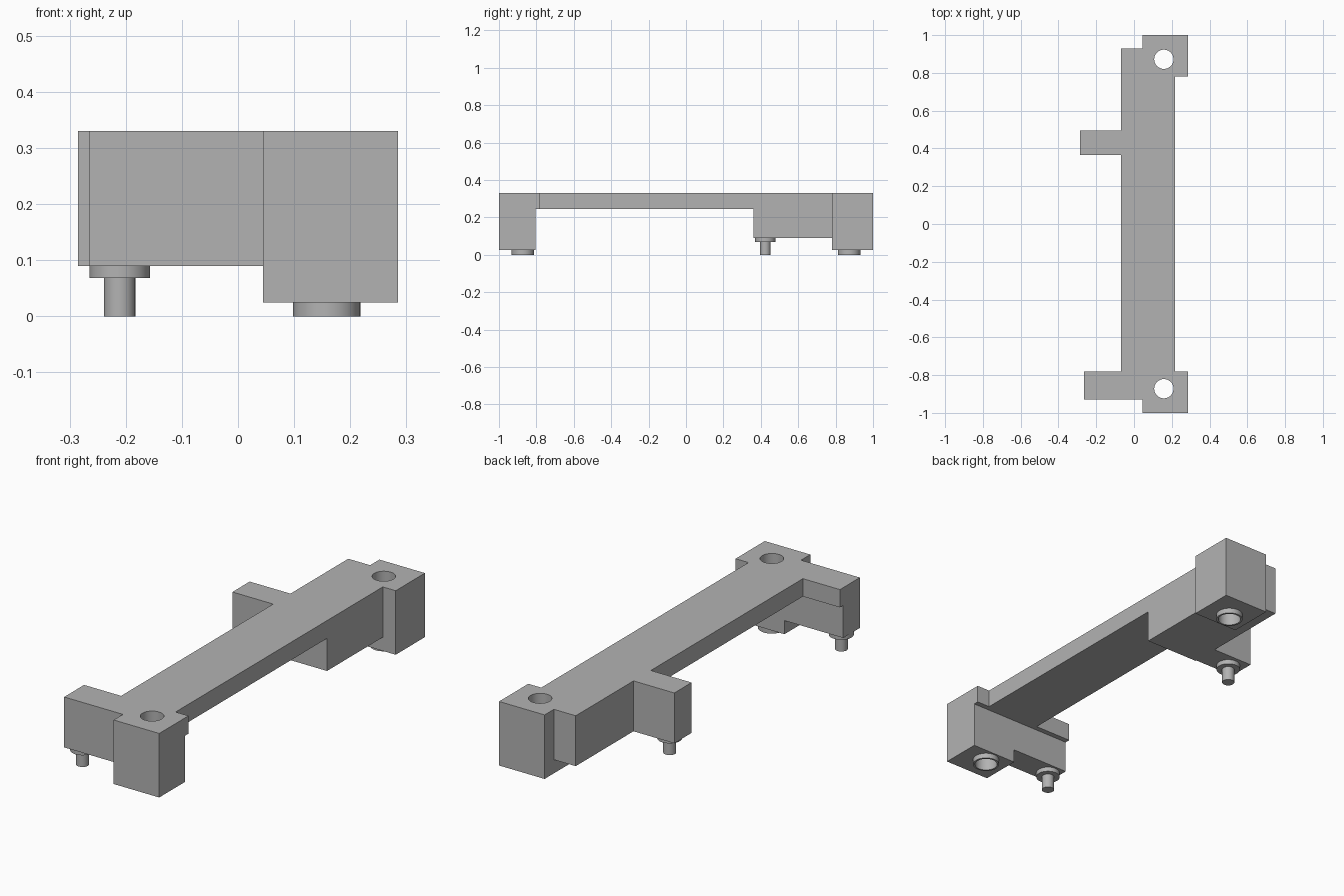
import bpy
import bmesh

cube = bpy.data.objects.get("Cube")
if cube:
    bpy.data.objects.remove(cube, do_unlink=True)

TOP, SLAB, ARM, FOOT = 0.33, 0.245, 0.09, 0.025

grey = bpy.data.materials.new("plain grey")
grey.use_nodes = True
colour = (0.45, 0.45, 0.45, 1)
grey.diffuse_color = colour
grey.node_tree.nodes["Principled BSDF"].inputs["Base Color"].default_value = colour


def make_object(name, bm):
    mesh = bpy.data.meshes.new(name)
    bmesh.ops.recalc_face_normals(bm, faces=bm.faces)
    bm.to_mesh(mesh)
    bm.free()
    mesh.materials.append(grey)
    obj = bpy.data.objects.new(name, mesh)
    bpy.context.scene.collection.objects.link(obj)
    return obj


def prism(name, outline, low, high):
    """Extrude a closed outline in x and y between two heights."""
    bm = bmesh.new()
    face = bm.faces.new([bm.verts.new((x, y, low)) for x, y in outline])
    extruded = bmesh.ops.extrude_face_region(bm, geom=[face])["geom"]
    verts = [v for v in extruded if isinstance(v, bmesh.types.BMVert)]
    bmesh.ops.translate(bm, verts=verts, vec=(0, 0, high - low))
    return make_object(name, bm)


def box(name, x0, x1, y0, y1, low, high):
    return prism(name, [(x0, y0), (x1, y0), (x1, y1), (x0, y1)], low, high)


def lathe(name, x, y, profile, closed=False, sides=48):
    """Spin a radius and height profile about a vertical axis."""
    bm = bmesh.new()
    verts = [bm.verts.new((r, 0, z)) for r, z in profile]
    ends = verts[1:] + verts[:1] if closed else verts[1:]
    edges = [bm.edges.new(pair) for pair in zip(verts, ends)]
    bmesh.ops.spin(bm, geom=verts + edges, cent=(0, 0, 0), axis=(0, 0, 1),
                   angle=6.283185307, steps=sides)
    bmesh.ops.remove_doubles(bm, verts=bm.verts, dist=0.0001)
    bmesh.ops.translate(bm, verts=bm.verts, vec=(x, y, 0))
    return make_object(name, bm)


def smooth(obj):
    bpy.ops.object.select_all(action="DESELECT")
    obj.select_set(True)
    bpy.context.view_layer.objects.active = obj
    bpy.ops.object.shade_smooth_by_angle(angle=0.6)


# Top slab outline: beam, two arms and two bolt corners
frame = prism("bracket_frame", [
    (0.045, -1), (0.285, -1), (0.285, -0.78), (0.217, -0.78), (0.217, 0.78),
    (0.285, 0.78), (0.285, 1), (0.045, 1), (0.045, 0.93), (-0.07, 0.93),
    (-0.07, 0.495), (-0.285, 0.495), (-0.285, 0.365), (-0.07, 0.365),
    (-0.07, -0.78), (-0.265, -0.78), (-0.265, -0.93), (0.045, -0.93)], SLAB, TOP)

# Deeper bodies under the slab
bodies = [
    box("front_corner", 0.045, 0.285, -1, -0.805, FOOT, TOP),
    box("front_arm", -0.265, 0.1, -0.93, -0.805, ARM, TOP),
    box("rear_corner", 0.045, 0.285, 0.78, 1, FOOT, TOP),
    box("rear_beam", -0.07, 0.217, 0.36, 0.93, ARM, TOP),
    box("rear_arm", -0.285, 0, 0.365, 0.495, ARM, TOP),
]

# Bolt holes, each with a raised ring under the corner
HOLE_X, HOLE_R, RING_R = 0.158, 0.051, 0.06
holes = []
for side, y in (("front", -0.872), ("rear", 0.872)):
    holes.append(lathe(side + "_hole_cutter", HOLE_X, y,
                       [(0, -0.1), (HOLE_R, -0.1), (HOLE_R, 0.5), (0, 0.5)]))
    ring = lathe(side + "_locating_ring", HOLE_X, y,
                 [(HOLE_R, 0), (RING_R, 0), (RING_R, FOOT), (HOLE_R, FOOT)], closed=True)
    smooth(ring)

# Join the bodies, cut the holes and keep the finished mesh
for operation, parts in (("UNION", bodies), ("DIFFERENCE", holes)):
    for part in parts:
        mod = frame.modifiers.new(part.name, "BOOLEAN")
        mod.operation = operation
        mod.solver = "EXACT"
        mod.object = part
tidy = frame.modifiers.new("tidy", "DECIMATE")
tidy.decimate_type = "DISSOLVE"
tidy.angle_limit = 0.01
graph = bpy.context.evaluated_depsgraph_get()
frame.data = bpy.data.meshes.new_from_object(frame.evaluated_get(graph))
frame.modifiers.clear()
for part in bodies + holes:
    bpy.data.objects.remove(part, do_unlink=True)
smooth(frame)

# Stepped pins under the arms
for side, y in (("front", -0.868), ("rear", 0.424)):
    pin = lathe(side + "_stepped_pin", -0.211, y, [
        (0, 0), (0.028, 0), (0.028, 0.068), (0.054, 0.068), (0.054, ARM), (0, ARM)])
    smooth(pin)
